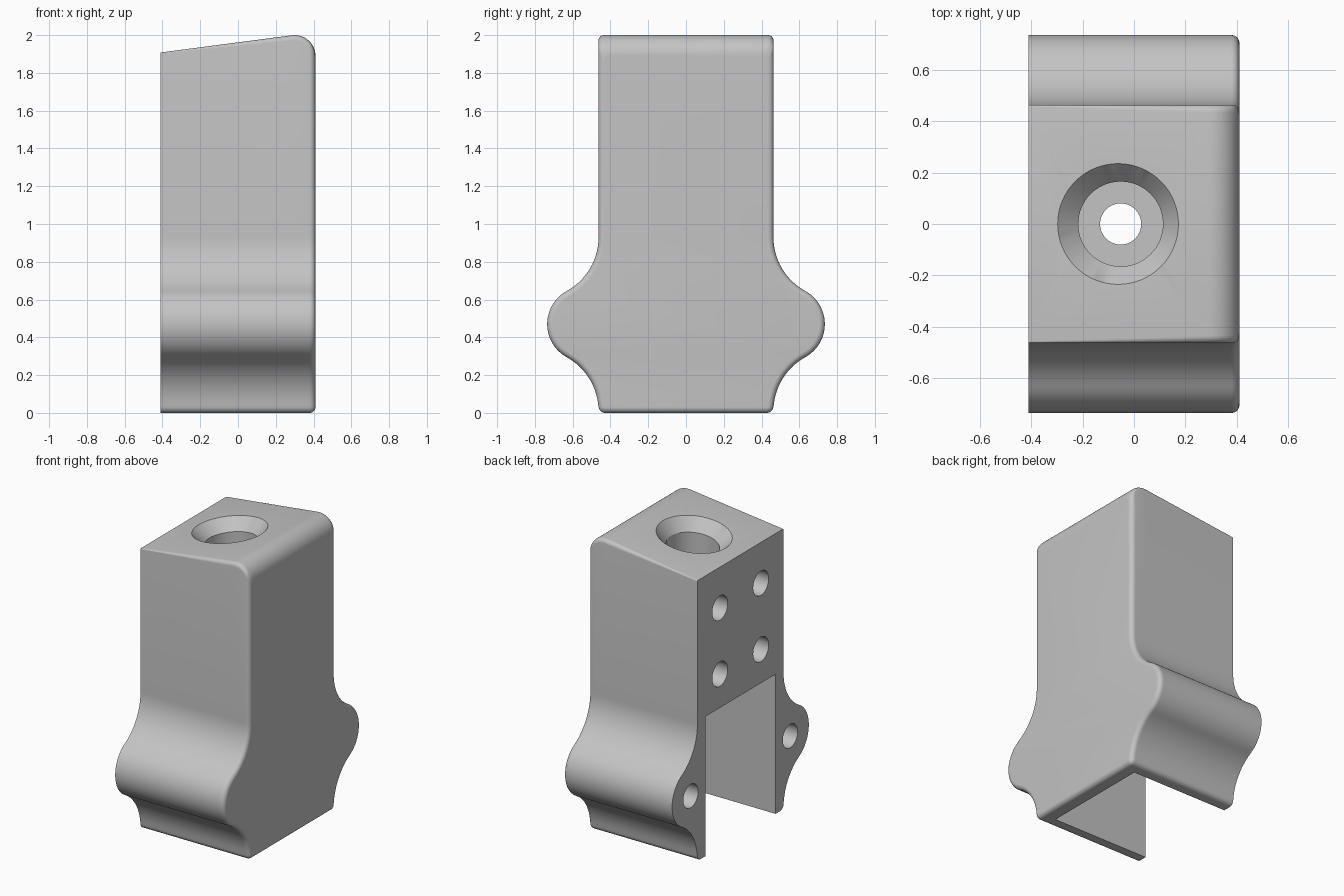
import bpy, bmesh
from math import sin, cos, radians, sqrt, atan, degrees, pi
from mathutils import Matrix

cube = bpy.data.objects.get("Cube")
if cube:
    bpy.data.objects.remove(cube, do_unlink=True)

HALF_X, HALF_Y = 0.41, 0.463
RIM = 0.03                       # rounding around the closed face
TOP_R, TOP_Z, SLOPE = 0.11, 1.89, 0.131
EAR_Y, EAR_Z, EAR_R, FLARE_R = 0.535, 0.47, 0.2, 0.325
FOOT_R = 0.035

grey = bpy.data.materials.new("plain_grey")
grey.use_nodes = True
grey.diffuse_color = (0.55, 0.55, 0.55, 1)
grey.node_tree.nodes["Principled BSDF"].inputs["Base Color"].default_value = (0.55, 0.55, 0.55, 1)


def make_object(name, bm):
    bmesh.ops.recalc_face_normals(bm, faces=bm.faces)
    mesh = bpy.data.meshes.new(name)
    bm.to_mesh(mesh)
    bm.free()
    mesh.materials.append(grey)
    obj = bpy.data.objects.new(name, mesh)
    bpy.context.collection.objects.link(obj)
    return obj


def loft(name, rings):
    """Skin closed rings of equal point count and cap both ends."""
    bm = bmesh.new()
    loops = [[bm.verts.new(p) for p in ring] for ring in rings]
    n = len(loops[0])
    for a, b in zip(loops, loops[1:]):
        for i in range(n):
            j = (i + 1) % n
            bm.faces.new((a[i], a[j], b[j], b[i]))
    bm.faces.new(loops[0])
    bm.faces.new(loops[-1])
    return make_object(name, bm)


def arc(cy, cz, r, start, end, steps, inset):
    """Arc points in the side plane; inset shrinks or grows the radius."""
    angles = [radians(start + (end - start) * i / steps) for i in range(steps + 1)]
    return [(cy + (r - inset) * cos(a), cz + (r - inset) * sin(a)) for a in angles]


def half_outline(top, corner, inset):
    flare_y = HALF_Y + FLARE_R
    flare_dz = sqrt((FLARE_R + EAR_R) ** 2 - (flare_y - EAR_Y) ** 2)
    turn = degrees(atan(flare_dz / (flare_y - EAR_Y)))
    pts = arc(HALF_Y - FOOT_R, FOOT_R, FOOT_R, -90, -8, 6, inset)
    pts += arc(flare_y, EAR_Z - flare_dz, FLARE_R, 174, 180 - turn, 12, -inset)
    pts += arc(EAR_Y, EAR_Z, EAR_R, -turn, turn, 24, inset)[1:]
    pts += arc(flare_y, EAR_Z + flare_dz, FLARE_R, 180 + turn, 180, 14, -inset)[1:]
    pts += arc(HALF_Y - inset - corner, top - corner, corner, 0, 90, 6, 0)
    return pts


def body_ring(x, top):
    bite = max(0, x - (HALF_X - RIM))
    inset = RIM - sqrt(max(0, RIM ** 2 - bite ** 2))
    corner = 0.006 + 0.026 * min(1, (x + HALF_X) / (2 * HALF_X))
    half = half_outline(top, corner, inset)
    outline = half + [(-y, z) for y, z in reversed(half)]
    return [(x, y, z) for y, z in outline]


# Body: side outline carried along x under a sloping top with a rounded end
top_x = HALF_X - TOP_R
tilt = atan(SLOPE)


def slope_z(x):
    return TOP_Z + TOP_R * sqrt(1 + SLOPE ** 2) + SLOPE * (x - top_x)


rings = [body_ring(-HALF_X, slope_z(-HALF_X))]
steps = 20
for i in range(steps + 1):
    a = (pi / 2 + tilt) * (1 - i / steps)
    rings.append(body_ring(top_x + TOP_R * cos(a), TOP_Z + TOP_R * sin(a)))
body = loft("bracket_body", rings)


# Cutters
def cylinder_x(name, y, z, radius, depth):
    """Blind hole entering from the open face."""
    bm = bmesh.new()
    bmesh.ops.create_cone(bm, cap_ends=True, segments=40, radius1=radius, radius2=radius,
                          depth=depth + 0.1,
                          matrix=Matrix.Translation((-HALF_X + depth / 2 - 0.05, y, z))
                          @ Matrix.Rotation(pi / 2, 4, 'Y'))
    return make_object(name, bm)


def tilted_ring(cx, cz, radius, slope, n=64):
    ring = []
    for i in range(n):
        a = 2 * pi * i / n
        dx = radius * cos(a)
        ring.append((cx + dx, radius * sin(a), cz + slope * dx))
    return ring


cutters = []
# slot open to the bottom and one side
bm = bmesh.new()
slot_end, slot_top, slot_half = 0.315, 0.95, 0.378
bmesh.ops.create_cube(bm, size=1, matrix=Matrix.Translation(
    ((slot_end - 0.6) / 2, 0, (slot_top - 0.2) / 2))
    @ Matrix.Diagonal((slot_end + 0.6, 2 * slot_half, slot_top + 0.2, 1)))
cutters.append(make_object("slot_cutter", bm))

# countersunk, stepped bore from the top into the slot
cutters.append(loft("bore_cutter", [
    tilted_ring(-0.067, slope_z(-0.067) + 0.034, 0.265, SLOPE),
    tilted_ring(-0.062, slope_z(-0.062), 0.235, SLOPE),
    tilted_ring(-0.052, 1.875, 0.165, SLOPE),
    tilted_ring(-0.052, 1.745, 0.165, 0),
    tilted_ring(-0.052, 1.745, 0.08, 0),
    tilted_ring(-0.052, 0.8, 0.08, 0)]))

# mounting holes
for side in (-1, 1):
    cutters.append(cylinder_x("ear_hole_cutter", side * EAR_Y, EAR_Z, 0.08, 0.3))
    for z in (1.18, 1.63):
        cutters.append(cylinder_x("upper_hole_cutter", side * 0.22, z, 0.083, 0.3))

bpy.ops.object.select_all(action='DESELECT')
bpy.context.view_layer.objects.active = body
body.select_set(True)
for cutter in cutters:
    cutter.hide_render = True
    mod = body.modifiers.new("cut", 'BOOLEAN')
    mod.operation = 'DIFFERENCE'
    mod.solver = 'EXACT'
    mod.object = cutter
    bpy.ops.object.modifier_apply(modifier=mod.name)
    bpy.data.objects.remove(cutter, do_unlink=True)

bpy.ops.object.shade_smooth_by_angle(angle=radians(30))
